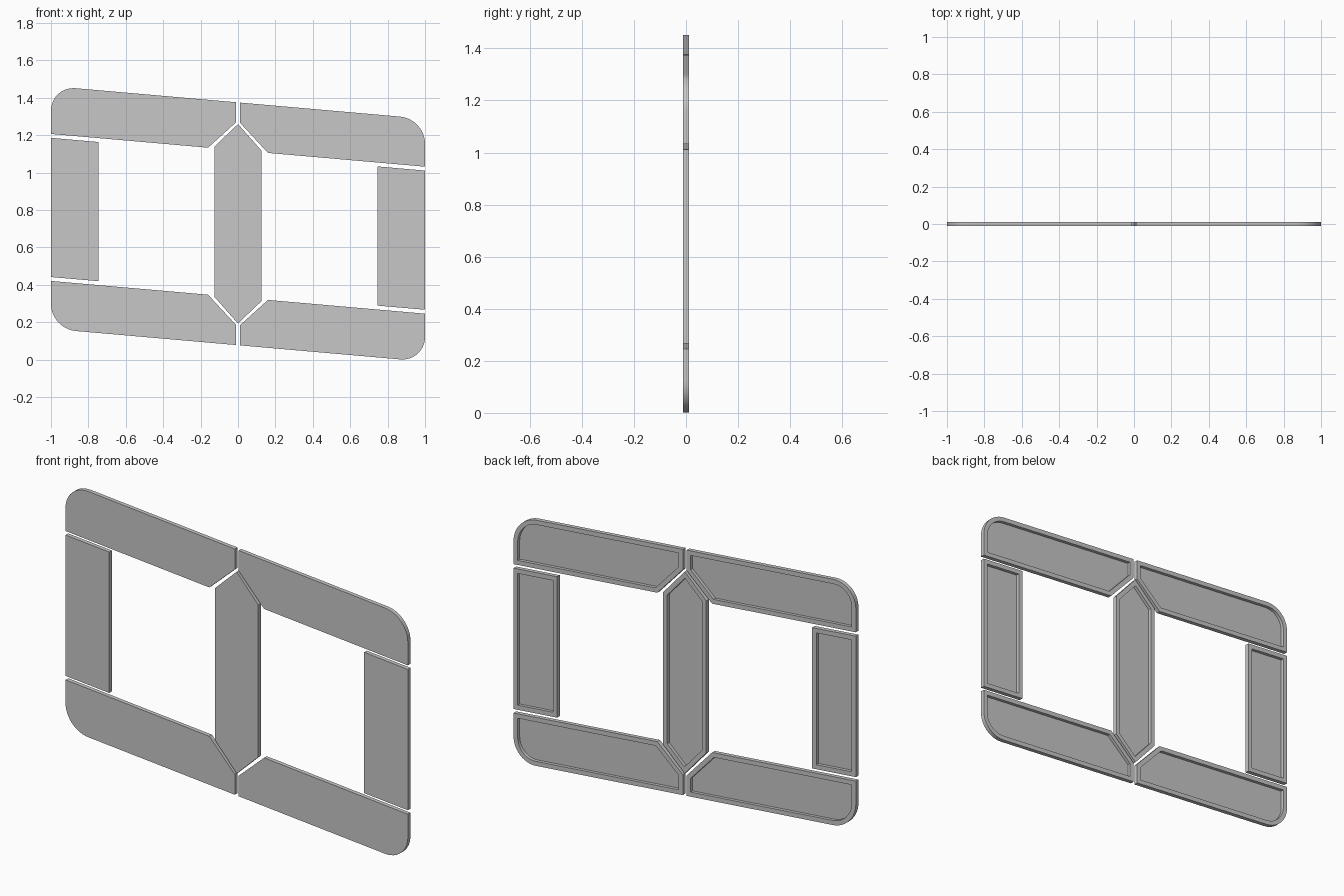
import bpy
import bmesh
from math import sin, cos, pi, tan, radians

if "Cube" in bpy.data.objects:
    bpy.data.objects.remove(bpy.data.objects["Cube"], do_unlink=True)

SLANT = tan(radians(5))   # every panel drops towards +x
MID = 0.7265              # height of the centre
HALF = 0.011              # half thickness
RIM = 0.024               # rim width on the back
DEPTH = 0.017             # depth of the back recess

grey = bpy.data.materials.new("light_grey")
grey.use_nodes = True
COLOUR = (0.57, 0.57, 0.57, 1)
grey.diffuse_color = COLOUR
grey.node_tree.nodes["Principled BSDF"].inputs["Base Color"].default_value = COLOUR


def panel(name, outline):
    """Slanted plate with a flat front and a recessed, rimmed back."""
    bm = bmesh.new()
    verts = [bm.verts.new((x, -HALF, h + MID - SLANT * x)) for x, h in outline]
    front = bm.faces.new(verts)
    extruded = bmesh.ops.extrude_face_region(bm, geom=[front], use_keep_orig=True)
    moved = [g for g in extruded["geom"] if isinstance(g, bmesh.types.BMVert)]
    bmesh.ops.translate(bm, verts=moved, vec=(0, 2 * HALF, 0))
    bmesh.ops.recalc_face_normals(bm, faces=bm.faces[:])
    bm.normal_update()

    # Rim, then recess
    back = [f for f in bm.faces if f.normal.y > 0.9]
    bmesh.ops.inset_individual(bm, faces=back, thickness=RIM, use_even_offset=True)
    floor = bmesh.ops.extrude_discrete_faces(bm, faces=back)["faces"]
    bmesh.ops.translate(bm, verts=floor[0].verts[:], vec=(0, -DEPTH, 0))
    bmesh.ops.recalc_face_normals(bm, faces=bm.faces[:])

    mesh = bpy.data.meshes.new(name)
    bm.to_mesh(mesh)
    bm.free()
    mesh.materials.append(grey)
    obj = bpy.data.objects.new(name, mesh)
    bpy.context.collection.objects.link(obj)
    bpy.ops.object.select_all(action="DESELECT")
    obj.select_set(True)
    bpy.context.view_layer.objects.active = obj
    bpy.ops.object.shade_smooth_by_angle(angle=radians(25))


# Corner panel outline: rounded outside corner, cut inside corner
TOP, RADIUS, STEPS = 0.649, 0.133, 12
corner = [(0.011, TOP)]
for i in range(STEPS + 1):
    a = pi / 2 * (1 - i / STEPS)
    corner.append((1 - RADIUS + RADIUS * cos(a), TOP - RADIUS + RADIUS * sin(a)))
corner += [(1, 0.393), (0.16, 0.393), (0.011, 0.541)]

# Four corner panels and two side bars
bar = [(0.745, 0.372), (1, 0.372), (1, -0.372), (0.745, -0.372)]
for side, sx in (("left", 1), ("right", -1)):
    for level, sh in (("upper", 1), ("lower", -1)):
        panel(f"{level}_{side}_panel", [(x * sx, h * sh) for x, h in corner])
    panel(f"{side}_bar", [(x * sx, h) for x, h in bar])

# Pointed centre bar
panel("centre_bar", [(0, 0.533), (0.126, 0.402), (0.126, -0.402),
                     (0, -0.533), (-0.126, -0.402), (-0.126, 0.402)])
